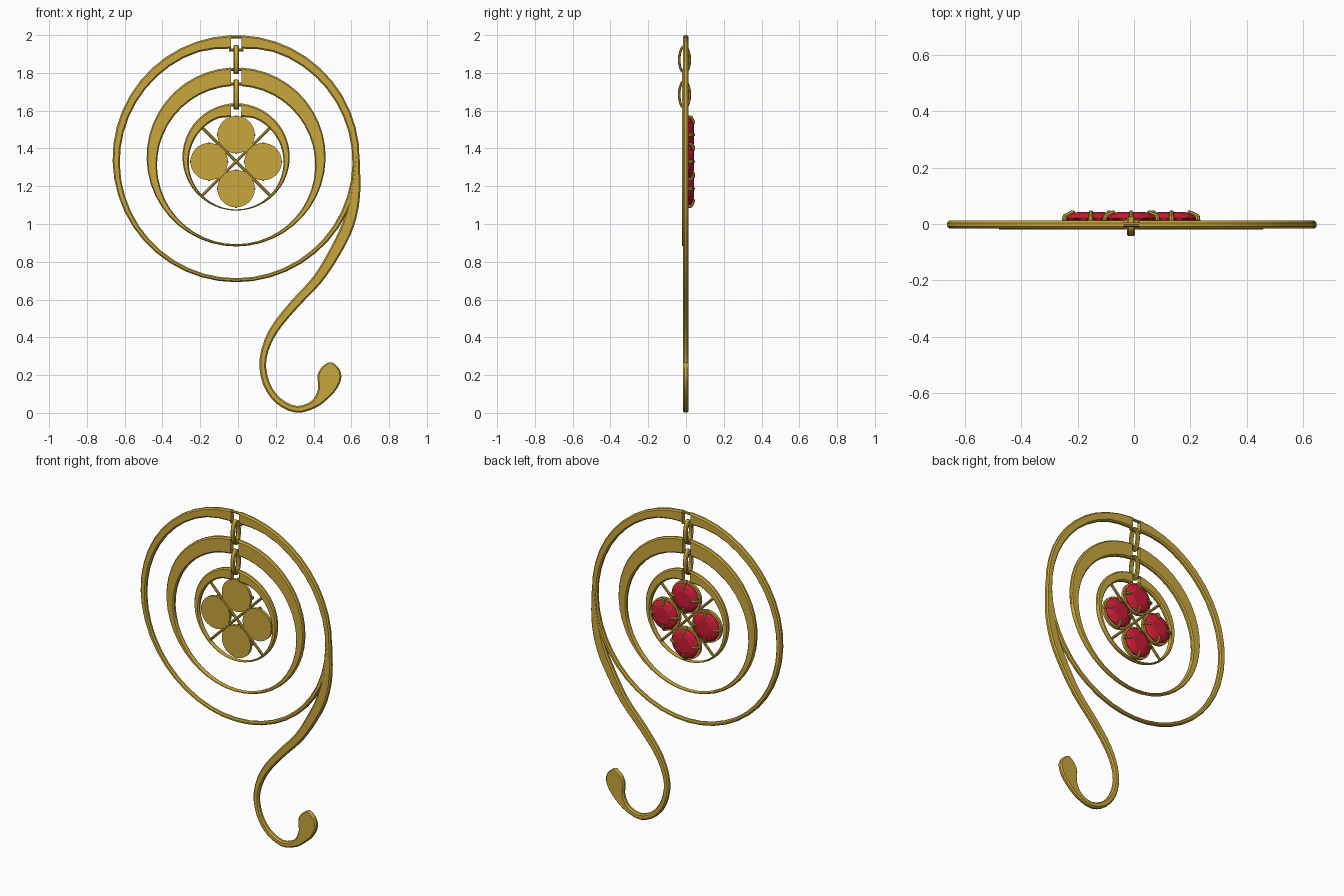
import bpy, bmesh, math
from mathutils import Vector, Matrix

if "Cube" in bpy.data.objects:
    bpy.data.objects.remove(bpy.data.objects["Cube"], do_unlink=True)


def material(name, rgb):
    m = bpy.data.materials.new(name)
    m.use_nodes = True
    m.diffuse_color = (*rgb, 1)
    m.node_tree.nodes["Principled BSDF"].inputs["Base Color"].default_value = (*rgb, 1)
    return m


GOLD = material("gold", (0.59, 0.39, 0.045))
RED = material("ruby red", (0.6, 0.012, 0.04))
CX = -0.01           # axis of the hanging parts
FLOWER_Z = 1.33
GAP = 0.028          # half width of the chain slots
FRONT, BACK = -0.016, 0.012


def finish(name, bm, mat, smooth=True):
    bmesh.ops.recalc_face_normals(bm, faces=bm.faces)
    mesh = bpy.data.meshes.new(name)
    bm.to_mesh(mesh)
    bm.free()
    mesh.materials.append(mat)
    ob = bpy.data.objects.new(name, mesh)
    bpy.context.collection.objects.link(ob)
    if smooth:
        bpy.ops.object.select_all(action="DESELECT")
        ob.select_set(True)
        bpy.context.view_layer.objects.active = ob
        bpy.ops.object.shade_smooth_by_angle(angle=math.radians(35))
    return ob


def band(name, edge_a, edge_b, y0, y1, closed=False, chamfer=0.008):
    """Flat chamfered strip between two edge lines in the xz plane."""
    bm = bmesh.new()
    loops = []
    for a, b in zip(edge_a, edge_b):
        a, b = Vector(a), Vector(b)
        width = (b - a).length
        s = min(chamfer, width * 0.3) / width
        d = min(chamfer, (y1 - y0) * 0.35)
        section = [(0, y0 + d), (s, y0), (1 - s, y0), (1, y0 + d),
                   (1, y1 - d), (1 - s, y1), (s, y1), (0, y1 - d)]
        loop = []
        for t, y in section:
            p = a.lerp(b, t)
            loop.append(bm.verts.new((p.x, y, p.y)))
        loops.append(loop)
    pairs = list(zip(loops, loops[1:]))
    if closed:
        pairs.append((loops[-1], loops[0]))
    else:
        bm.faces.new(loops[0])
        bm.faces.new(loops[-1])
    for p, q in pairs:
        for i in range(8):
            j = (i + 1) % 8
            bm.faces.new((p[i], p[j], q[j], q[i]))
    return finish(name, bm, GOLD)


def rod(bm, p, q, r, sides=8):
    p, q = Vector(p), Vector(q)
    turn = (q - p).to_track_quat("Z", "Y").to_matrix().to_4x4()
    bmesh.ops.create_cone(bm, cap_ends=True, segments=sides, radius1=r, radius2=r,
                          depth=(q - p).length,
                          matrix=Matrix.Translation((p + q) / 2) @ turn)


def slotted_ring(name, outer, inner, bars, flare=0.0, shift=0.0):
    """Crescent ring, open at the top, closed by thin bars for the chain."""
    n = 44
    edges = []
    for (cz, r), extra in ((outer, 0), (inner, flare)):
        g = math.asin(GAP / r)
        pts = []
        for i in range(n + 1):
            t = i / n
            a = math.pi / 2 + g + t * (math.tau - 2 * g)
            rr = r - extra * max(0, 1 - min(t, 1 - t) * 20)
            pts.append((CX + rr * math.cos(a), cz + rr * math.sin(a)))
        edges.append(pts)
    band(name, *edges, FRONT + shift, BACK + shift)
    bm = bmesh.new()
    for z in bars:
        y = (FRONT + BACK) / 2 + shift
        rod(bm, (CX - GAP - 0.01, y, z), (CX + GAP + 0.01, y, z), 0.008)
    finish(name + "_slot_bars", bm, GOLD)


# Three nested crescent rings: (centre height, radius) of outer and inner edge
slotted_ring("outer_ring", (1.346, 0.654), (1.329, 0.616), (1.99, 1.922), 0.016)
slotted_ring("middle_ring", (1.355, 0.474), (1.312, 0.419), (1.819, 1.741), 0, -0.004)
slotted_ring("inner_ring", (1.355, 0.284), (1.328, 0.251), (1.629,), 0.012)


# Chain links, turned edge-on to the front
def chain_link(name, z, half_h, half_w=0.035, wall=0.014):
    def oval(w, h):
        return [(w * math.cos(a), h * math.sin(a))
                for a in (math.tau * i / 20 for i in range(20))]
    ob = band(name, oval(half_w, half_h), oval(half_w - wall, half_h - wall),
              -0.014, 0.014, True, 0.005)
    ob.data.transform(Matrix.Translation((CX, -0.008, z)) @ Matrix.Rotation(math.pi / 2, 4, "Z"))


chain_link("upper_chain_link", 1.87, 0.077)
chain_link("lower_chain_link", 1.685, 0.08)

# Curling tail: x, z, half width along its centre line
tail = [(0.632, 1.36, 0.012), (0.620, 1.156, 0.027), (0.583, 0.997, 0.032),
        (0.515, 0.855, 0.031), (0.42, 0.706, 0.027), (0.293, 0.569, 0.025),
        (0.182, 0.426, 0.022), (0.132, 0.283, 0.018), (0.15, 0.156, 0.018),
        (0.214, 0.064, 0.018), (0.309, 0.019, 0.018), (0.40, 0.045, 0.021),
        (0.452, 0.1, 0.036), (0.475, 0.15, 0.055), (0.485, 0.198, 0.063),
        (0.488, 0.24, 0.045), (0.489, 0.266, 0.012)]
pts = [Vector(p) for p in tail]
pts = [2 * pts[0] - pts[1]] + pts + [2 * pts[-1] - pts[-2]]
path = []
for p0, p1, p2, p3 in zip(pts, pts[1:], pts[2:], pts[3:]):
    for t in (0, 1 / 3, 2 / 3):
        path.append(p1 + 0.5 * t * (p2 - p0 + t * (2 * p0 - 5 * p1 + 4 * p2 - p3
                                                   + t * (3 * (p1 - p2) + p3 - p0))))
path.append(pts[-2])
left, right = [], []
for i, p in enumerate(path):
    d = (path[min(i + 1, len(path) - 1)] - path[max(i - 1, 0)]).xy.normalized()
    side = Vector((-d.y, d.x)) * p.z
    left.append(p.xy + side)
    right.append(p.xy - side)
band("curled_tail", left, right, FRONT - 0.0006, BACK + 0.0006)

# Diagonal cross holding the flower inside the inner ring
bm = bmesh.new()
for a in (math.pi / 4, 3 * math.pi / 4):
    d = Vector((math.cos(a), 0, math.sin(a))) * 0.257
    c = Vector((CX, 0, FLOWER_Z))
    rod(bm, c - d, c + d, 0.008)
finish("cross_rods", bm, GOLD)

# Four petals: a round plate, a faceted gem behind it and four claws
names = ("left", "top", "right", "bottom")
for k, label in enumerate(names):
    a = k * math.pi / 2
    c = Vector((CX + 0.143 * math.cos(a), 0, FLOWER_Z + 0.143 * math.sin(a)))

    bm = bmesh.new()
    rod(bm, c + Vector((0, -0.004, 0)), c + Vector((0, 0.014, 0)), 0.099, 32)
    finish(label + "_petal_plate", bm, GOLD)

    bm = bmesh.new()
    for j, (r, y) in enumerate(((0.086, 0.013), (0.092, 0.021), (0.076, 0.034), (0.048, 0.043))):
        for i in range(10):
            t = math.tau * (i + j / 2) / 10
            bm.verts.new(c + Vector((r * math.cos(t), y, r * math.sin(t))))
    bmesh.ops.convex_hull(bm, input=bm.verts)
    finish(label + "_gem", bm, RED, smooth=False)

    bm = bmesh.new()
    for i in range(4):
        t = i * math.pi / 2
        out = Vector((math.cos(t), 0, math.sin(t)))
        claw = [c + out * r + Vector((0, y, 0))
                for r, y in ((0.094, 0.008), (0.092, 0.028), (0.064, 0.041))]
        rod(bm, claw[0], claw[1], 0.009)
        rod(bm, claw[1], claw[2], 0.008)
        for p, r in ((claw[1], 0.009), (claw[2], 0.009)):
            bmesh.ops.create_icosphere(bm, subdivisions=1, radius=r,
                                       matrix=Matrix.Translation(p))
    finish(label + "_gem_claws", bm, GOLD)
